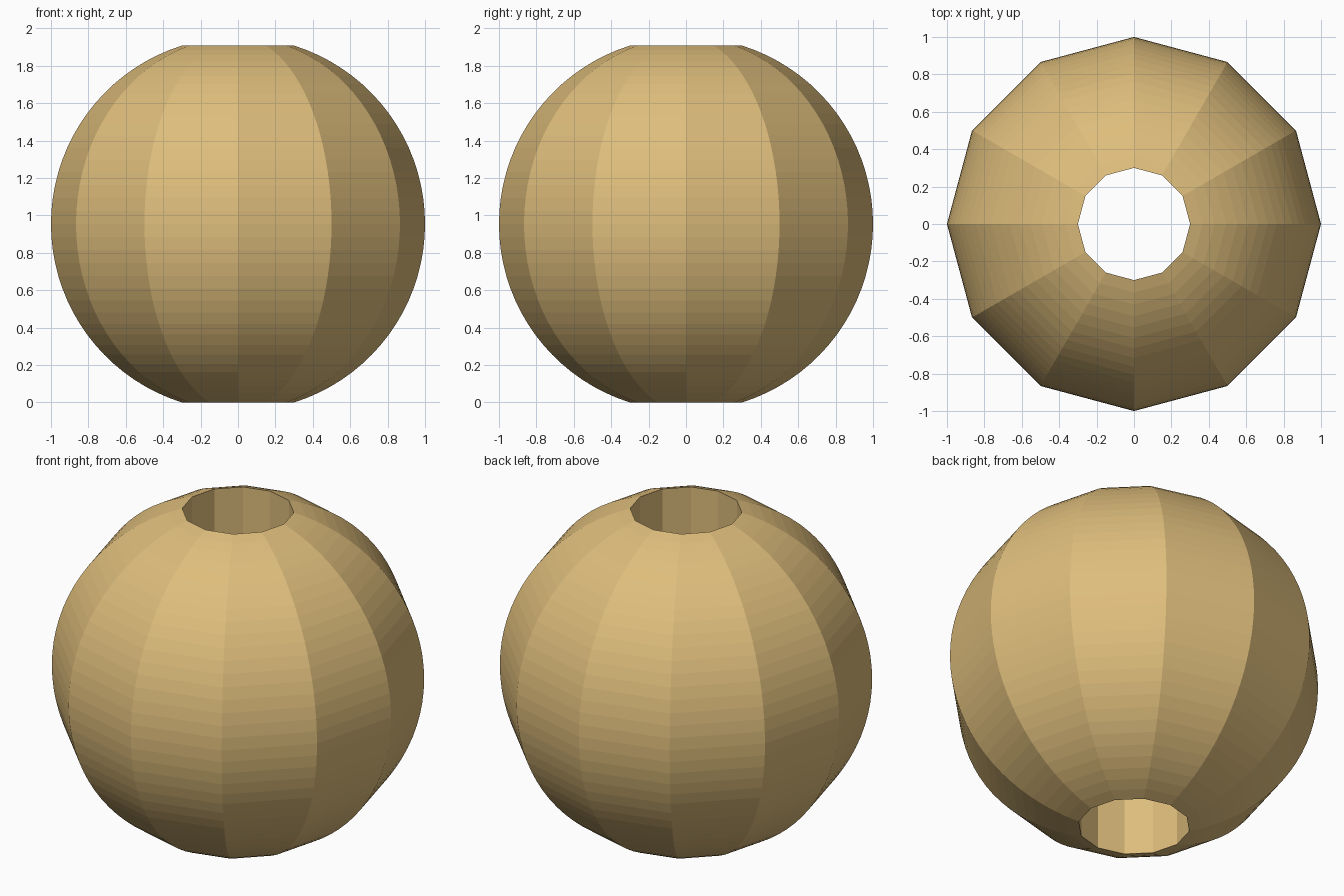
import bpy
import bmesh
import math
from mathutils import Matrix

SIDES = 12          # facets around the bead
BANDS = 36          # flat bands from bottom rim to top rim
RADIUS = 1.0
HOLE = 0.3

if "Cube" in bpy.data.objects:
    bpy.data.objects.remove(bpy.data.objects["Cube"], do_unlink=True)

# Warm wood colour
wood = bpy.data.materials.new("pale_wood")
wood.use_nodes = True
colour = (0.73, 0.51, 0.2, 1.0)
wood.diffuse_color = colour
wood.node_tree.nodes["Principled BSDF"].inputs["Base Color"].default_value = colour

# Profile: an arc from the bottom rim to the top rim, closed by the hole wall
half_height = math.sqrt(RADIUS ** 2 - HOLE ** 2)
limit = math.acos(HOLE / RADIUS)
bm = bmesh.new()
profile = []
for i in range(BANDS + 1):
    a = -limit + 2 * limit * i / BANDS
    profile.append(bm.verts.new((RADIUS * math.cos(a), 0, half_height + RADIUS * math.sin(a))))
edges = [bm.edges.new((profile[i - 1], profile[i])) for i in range(len(profile))]

# Turn the profile around the vertical axis
bmesh.ops.spin(bm, geom=profile + edges, cent=(0, 0, 0), axis=(0, 0, 1),
               angle=math.tau, steps=SIDES, use_merge=True)
bmesh.ops.remove_doubles(bm, verts=bm.verts, dist=0.0001)
bmesh.ops.recalc_face_normals(bm, faces=bm.faces)

mesh = bpy.data.meshes.new("bead")
bm.to_mesh(mesh)
bm.free()
mesh.materials.append(wood)
bead = bpy.data.objects.new("bead", mesh)
bpy.context.collection.objects.link(bead)
